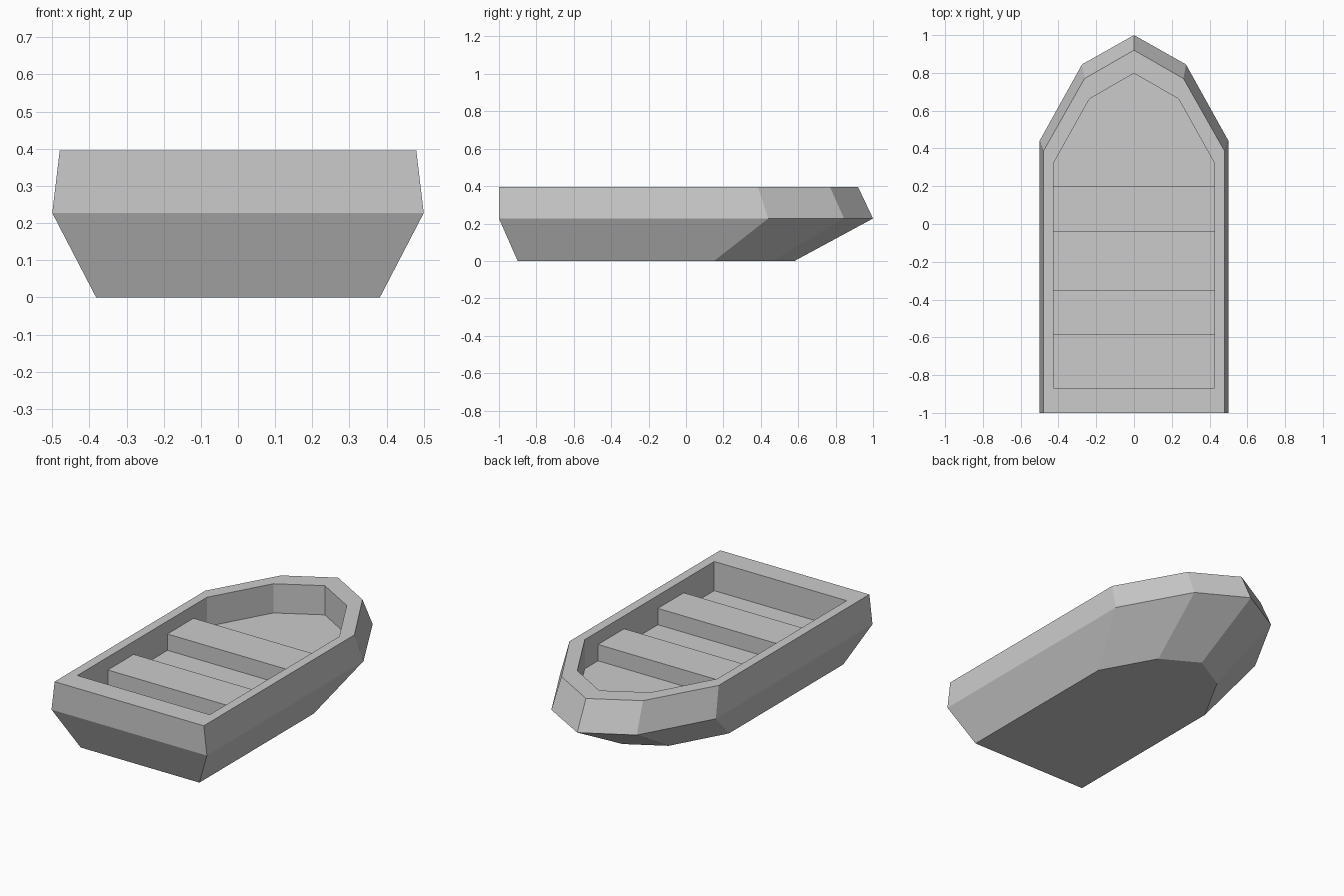
import bpy, bmesh

if "Cube" in bpy.data.objects:
    bpy.data.objects.remove(bpy.data.objects["Cube"])


def ring(bm, z, stern_y, corner, shoulder, tip_y):
    """Mirrored outline: square stern, two shoulders and a pointed bow."""
    half = [(corner[0], stern_y), corner, shoulder]
    pts = half + [(0, tip_y)] + [(-x, y) for x, y in reversed(half)]
    return [bm.verts.new((x, y, z)) for x, y in pts]


def finish(bm, name):
    bmesh.ops.recalc_face_normals(bm, faces=bm.faces)
    mesh = bpy.data.meshes.new(name)
    bm.to_mesh(mesh)
    bm.free()
    obj = bpy.data.objects.new(name, mesh)
    bpy.context.collection.objects.link(obj)
    return obj


# Hull: bottom, chine, gunwale outside, gunwale inside, inner floor
FLOOR, SEAT_TOP, RIM = 0.225, 0.32, 0.395
bm = bmesh.new()
rings = [
    ring(bm, 0.0, -0.90, (0.382, 0.15), (0.21, 0.46), 0.58),
    ring(bm, 0.227, -1.0, (0.50, 0.44), (0.275, 0.845), 1.0),
    ring(bm, RIM, -1.0, (0.48, 0.385), (0.262, 0.77), 0.92),
    ring(bm, RIM, -0.868, (0.426, 0.322), (0.236, 0.662), 0.798),
    ring(bm, FLOOR, -0.868, (0.426, 0.322), (0.236, 0.662), 0.798),
]
for a, b in zip(rings, rings[1:]):
    n = len(a)
    for i in range(n):
        j = (i + 1) % n
        bm.faces.new((a[i], a[j], b[j], b[i]))
bm.faces.new(rings[0])
bm.faces.new(rings[-1])
finish(bm, "hull")

# Bench seats spanning the inside of the hull
for name, y0, y1 in (("front_seat", -0.04, 0.20), ("rear_seat", -0.588, -0.35)):
    bm = bmesh.new()
    bmesh.ops.create_cube(bm, size=1)
    base = FLOOR - 0.005
    bmesh.ops.scale(bm, vec=(0.854, y1 - y0, SEAT_TOP - base), verts=bm.verts)
    seat = finish(bm, name)
    seat.location = (0, (y0 + y1) / 2, (SEAT_TOP + base) / 2)
